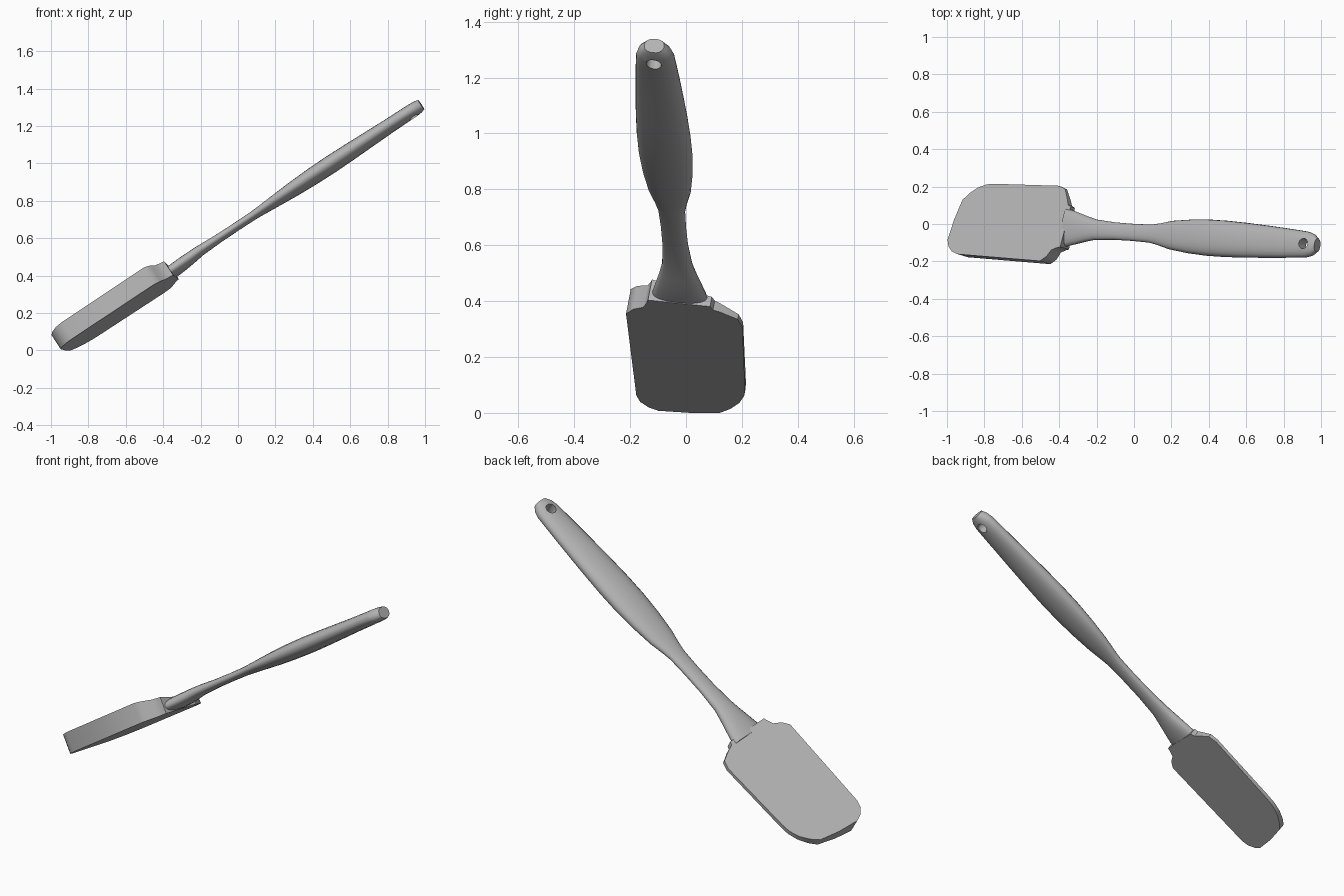
import bpy, bmesh, math
from mathutils import Matrix, Vector

if "Cube" in bpy.data.objects:
    bpy.data.objects.remove(bpy.data.objects["Cube"], do_unlink=True)

# One matte grey for the whole utensil
grey = bpy.data.materials.new("matte_grey")
grey.use_nodes = True
colour = (0.45, 0.45, 0.45, 1)
grey.diffuse_color = colour
grey.node_tree.nodes["Principled BSDF"].inputs["Base Color"].default_value = colour

# Tilted frame: u runs along the handle, v across the blade, w out of its face
u = Vector((1, -0.07, 0.66)).normalized()
v = Vector((0.07, 1, 0)).normalized()
v = Matrix.Rotation(math.radians(-7), 3, u) @ v
w = u.cross(v)
frame = Matrix((u, v, w)).transposed().to_4x4()
frame.translation = (0, -0.043, 0.665)


def make_object(name, bm):
    bmesh.ops.recalc_face_normals(bm, faces=bm.faces[:])
    mesh = bpy.data.meshes.new(name)
    bm.to_mesh(mesh)
    bm.free()
    mesh.materials.append(grey)
    ob = bpy.data.objects.new(name, mesh)
    bpy.context.collection.objects.link(ob)
    return ob


def activate(ob):
    bpy.ops.object.select_all(action='DESELECT')
    ob.select_set(True)
    bpy.context.view_layer.objects.active = ob


# Blade: lopsided outline with sloping shoulders and a short neck
outline = [(-1.06, -0.19), (-1.10, -0.178), (-1.13, -0.15), (-1.146, -0.115),
           (-1.138, 0.0), (-1.118, 0.11), (-1.085, 0.15), (-1.04, 0.185),
           (-0.99, 0.206), (-0.94, 0.212), (-0.535, 0.226), (-0.49, 0.212),
           (-0.455, 0.15), (-0.445, 0.125), (-0.425, 0.115), (-0.425, -0.11),
           (-0.445, -0.116), (-0.475, -0.13), (-0.495, -0.168), (-0.53, -0.196)]
bm = bmesh.new()
base = bm.faces.new([bm.verts.new((a, b, -0.047)) for a, b in outline])
top = bmesh.ops.extrude_face_region(bm, geom=[base])["geom"]
# Wedge section: thick along one long edge, thin along the other
for vert in [g for g in top if isinstance(g, bmesh.types.BMVert)]:
    vert.co.z = 0.019 - 0.21 * vert.co.y
blade = make_object("blade", bm)

# Handle: loft of rounded rings (position, half width, half thickness, lift)
stations = [(-0.45, 0.104, 0.033, -0.012), (-0.41, 0.097, 0.034, -0.011),
            (-0.36, 0.084, 0.034, -0.008), (-0.30, 0.068, 0.032, -0.004),
            (-0.24, 0.055, 0.028, 0), (-0.12, 0.047, 0.023, 0),
            (0.0, 0.046, 0.022, 0), (0.11, 0.049, 0.023, 0),
            (0.16, 0.058, 0.026, 0), (0.24, 0.077, 0.031, 0),
            (0.36, 0.091, 0.039, 0), (0.48, 0.098, 0.044, 0),
            (0.60, 0.098, 0.046, 0), (0.72, 0.094, 0.044, 0),
            (0.84, 0.088, 0.041, 0), (0.96, 0.081, 0.038, 0),
            (1.06, 0.074, 0.037, 0), (1.12, 0.069, 0.037, 0),
            (1.155, 0.058, 0.035, 0), (1.18, 0.036, 0.030, 0)]
SIDES = 20


def rounded(t):
    # Slightly squared circle coordinate
    return math.copysign(abs(t) ** 0.9, t)


bm = bmesh.new()
rings = []
for pos, half_w, half_t, lift in stations:
    angles = [2 * math.pi * i / SIDES for i in range(SIDES)]
    rings.append([bm.verts.new((pos, half_w * rounded(math.cos(a)),
                                lift + half_t * rounded(math.sin(a))))
                  for a in angles])
for r0, r1 in zip(rings, rings[1:]):
    for i in range(SIDES):
        j = (i + 1) % SIDES
        bm.faces.new((r0[i], r0[j], r1[j], r1[i]))
bm.faces.new(rings[0])
bm.faces.new(rings[-1])
handle = make_object("handle", bm)

# Hanging hole through the handle end
bm = bmesh.new()
bmesh.ops.create_cone(bm, cap_ends=True, segments=12, radius1=0.028, radius2=0.028,
                      depth=0.2, matrix=Matrix.Translation((1.112, 0, 0)))
cutter = make_object("hole_cutter", bm)
cutter.hide_render = True
cut = handle.modifiers.new("hanging_hole", 'BOOLEAN')
cut.operation = 'DIFFERENCE'
cut.solver = 'EXACT'
cut.object = cutter
activate(handle)
bpy.ops.object.modifier_apply(modifier=cut.name)
bpy.data.objects.remove(cutter, do_unlink=True)

# Tilt into place, then centre and stand on the ground
parts = [blade, handle]
for ob in parts:
    ob.data.transform(frame)
points = [p.co for ob in parts for p in ob.data.vertices]
low = Vector([min(p[k] for p in points) for k in range(3)])
high = Vector([max(p[k] for p in points) for k in range(3)])
mid = (low + high) / 2
for ob in parts:
    ob.data.transform(Matrix.Translation((-mid.x, -mid.y, -low.z)))
    activate(ob)
    bpy.ops.object.shade_smooth_by_angle(angle=math.radians(40))
